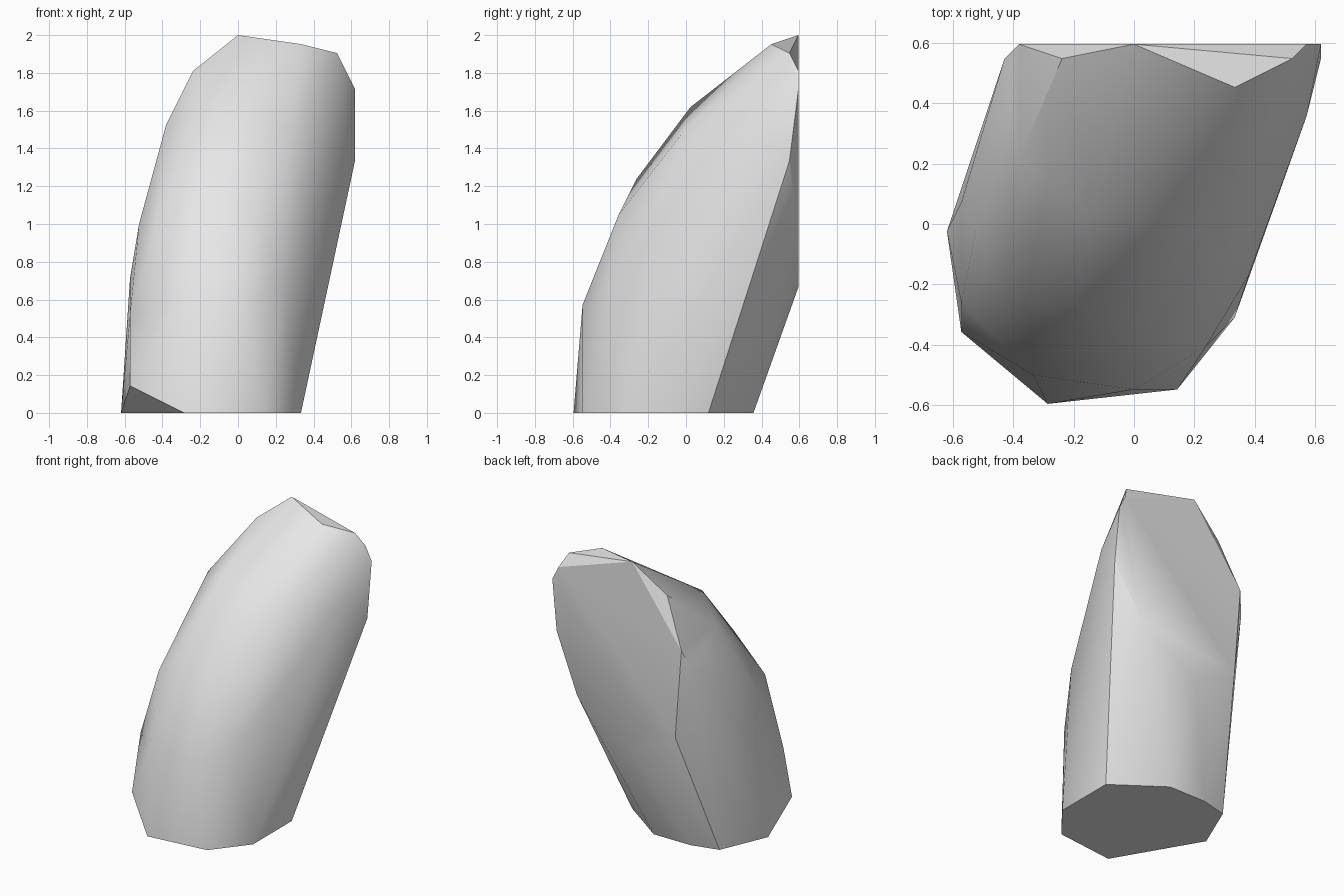
import bpy
import bmesh
import math

default_cube = bpy.data.objects.get("Cube")
if default_cube:
    bpy.data.objects.remove(default_cube, do_unlink=True)

# Corners sit on a coarse lattice: 42 steps tall, 26 wide, 25 deep
STEP = 1 / 21
DEPTH_MIDDLE = 12.5
BACK = 25

# Flat underside: (x, y)
base_outline = [(-6, 0), (3, 1), (7, 6), (7, 15), (0, 20), (-6, 20),
                (-10, 19), (-13, 12)]

# Flat vertical back: (x, z)
back_outline = [(0, 42), (12, 38), (13, 36), (9, 20), (0, 14), (-7, 18), (-8, 31)]

# Chipped rim around the back and the crown: (x, y, z)
rim_corners = [(7, 22, 41), (11, 24, 40), (13, 24, 28), (-5, 24, 38), (-9, 24, 28)]

# Rounded front and flanks: (x, y, z)
front_corners = [(-12, 5, 3), (-7, 2, 12), (0, 1, 12), (5, 4, 14), (-12, 7, 11),
                 (-12, 14, 15), (-11, 12, 21), (-9, 7, 21), (2, 5, 22),
                 (8, 9, 20), (-4, 7, 26), (6, 12, 31), (-8, 17, 32),
                 (-3, 13, 34), (12, 20, 32)]


def make_material(name, colour):
    material = bpy.data.materials.new(name)
    material.use_nodes = True
    material.diffuse_color = colour
    shader = next(n for n in material.node_tree.nodes if n.type == "BSDF_PRINCIPLED")
    shader.inputs["Base Color"].default_value = colour
    shader.inputs["Roughness"].default_value = 0.9
    return material


def make_boulder(name, corners, material):
    """Wrap the corners in one faceted stone skin."""
    bm = bmesh.new()
    for x, y, z in corners:
        bm.verts.new((x * STEP, (y - DEPTH_MIDDLE) * STEP, z * STEP))
    bmesh.ops.convex_hull(bm, input=list(bm.verts))
    loose = [v for v in bm.verts if not v.link_faces]
    bmesh.ops.delete(bm, geom=loose, context="VERTS")
    # Merge coplanar triangles into clean flat faces
    bmesh.ops.dissolve_limit(bm, angle_limit=math.radians(0.5),
                             verts=list(bm.verts), edges=list(bm.edges))
    bmesh.ops.recalc_face_normals(bm, faces=list(bm.faces))
    mesh = bpy.data.meshes.new(name)
    bm.to_mesh(mesh)
    bm.free()
    mesh.materials.append(material)
    boulder = bpy.data.objects.new(name, mesh)
    bpy.context.collection.objects.link(boulder)
    return boulder


# Leaning standing stone
corners = [(x, y, 0) for x, y in base_outline]
corners += [(x, BACK, z) for x, z in back_outline]
corners += rim_corners + front_corners
stone = make_boulder("standing_stone", corners,
                     make_material("pale_grey_stone", (0.8, 0.8, 0.8, 1)))

# Soft flanks with crisp breaks at the base, back and chips
bpy.ops.object.select_all(action="DESELECT")
stone.select_set(True)
bpy.context.view_layer.objects.active = stone
bpy.ops.object.shade_smooth_by_angle(angle=math.radians(30))
